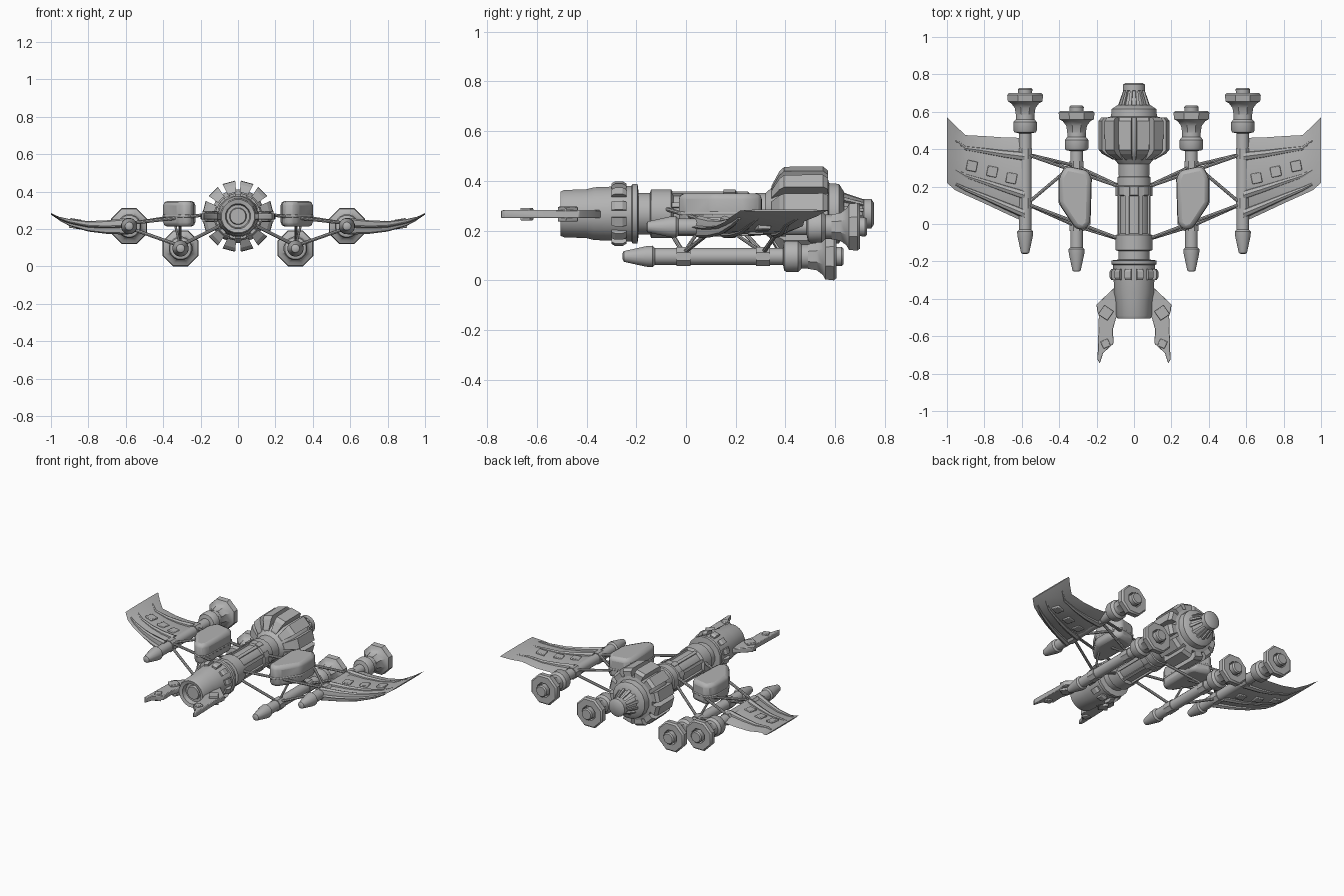
import bpy, bmesh, math
from mathutils import Vector, Matrix

cube = bpy.data.objects.get("Cube")
if cube:
    bpy.data.objects.remove(cube, do_unlink=True)

mat = bpy.data.materials.new("hull_grey")
mat.use_nodes = True
GREY = (0.45, 0.45, 0.45, 1)
mat.diffuse_color = GREY
mat.node_tree.nodes["Principled BSDF"].inputs["Base Color"].default_value = GREY

AXIS_Z = 0.268  # height of the central fuselage axis
SIDES = ((1, "left"), (-1, "right"))


def finish(name, bm, loc=(0, 0, 0), bevel=0, smooth=True):
    bmesh.ops.recalc_face_normals(bm, faces=bm.faces)
    me = bpy.data.meshes.new(name)
    bm.to_mesh(me)
    bm.free()
    me.materials.append(mat)
    ob = bpy.data.objects.new(name, me)
    ob.location = loc
    bpy.context.collection.objects.link(ob)
    if bevel:
        mod = ob.modifiers.new("soft_edges", "BEVEL")
        mod.width, mod.segments = bevel, 2
    if smooth:
        bpy.ops.object.select_all(action="DESELECT")
        ob.select_set(True)
        bpy.context.view_layer.objects.active = ob
        bpy.ops.object.shade_smooth_by_angle(angle=math.radians(35))
    return ob


def loft(bm, rings):
    """Skin closed rings of points and cap both ends."""
    rows = [[bm.verts.new(p) for p in ring] for ring in rings]
    n = len(rows[0])
    for a, b in zip(rows, rows[1:]):
        for i in range(n):
            j = (i + 1) % n
            bm.faces.new((a[i], a[j], b[j], b[i]))
    bm.faces.new(rows[0])
    bm.faces.new(rows[-1][::-1])


def lathe(name, profile, loc, sides=16):
    """Turn a (y, radius) profile around the y axis."""
    bm = bmesh.new()
    turn = [math.tau * (i + 0.5) / sides for i in range(sides)]
    loft(bm, [[(r * math.sin(a), y, r * math.cos(a)) for a in turn] for y, r in profile])
    return finish(name, bm, loc)


def radial_blocks(name, profile, count, half_deg, loc, phase=0.5):
    """Repeat a (y, radius) outline as wedges around the y axis."""
    bm = bmesh.new()
    h = math.radians(half_deg)
    for k in range(count):
        a = math.tau * (k + phase) / count
        loft(bm, [[(r * math.sin(b), y, r * math.cos(b)) for y, r in profile] for b in (a - h, a + h)])
    return finish(name, bm, loc, smooth=False)


def prism(name, outline, z0, z1, side=1, bevel=0):
    bm = bmesh.new()
    loft(bm, [[(side * x, y, z) for x, y in outline] for z in (z0, z1)])
    return finish(name, bm, bevel=bevel)


def box(name, loc, size, turn=0, tilt=0, bevel=0.004):
    bm = bmesh.new()
    m = Matrix.Rotation(tilt, 4, "Y") @ Matrix.Rotation(turn, 4, "Z") @ Matrix.Diagonal((*size, 1))
    bmesh.ops.create_cube(bm, size=1, matrix=m)
    return finish(name, bm, loc, bevel)


def strut(name, a, b, radius=0.009):
    a, b = Vector(a), Vector(b)
    d = b - a
    bm = bmesh.new()
    m = Matrix.Translation((a + b) / 2) @ d.to_track_quat("Z", "Y").to_matrix().to_4x4()
    bmesh.ops.create_cone(bm, cap_ends=True, segments=8, radius1=radius, radius2=radius,
                          depth=d.length, matrix=m)
    return finish(name, bm)


# Central fuselage: nose collar, tube with rings, drum core
centre = (0, 0, AXIS_Z)
lathe("fuselage", [
    (-0.485, 0.03), (-0.485, 0.042), (-0.47, 0.046), (-0.47, 0.062), (-0.5, 0.068), (-0.505, 0.09),
    (-0.49, 0.097), (-0.4, 0.1), (-0.37, 0.108), (-0.22, 0.114), (-0.215, 0.122), (-0.195, 0.122),
    (-0.19, 0.085), (-0.145, 0.085), (-0.14, 0.1), (-0.06, 0.1), (-0.05, 0.083), (0.15, 0.083),
    (0.155, 0.096), (0.2, 0.096), (0.205, 0.09), (0.25, 0.09), (0.255, 0.083), (0.32, 0.085),
    (0.36, 0.12), (0.4, 0.145), (0.57, 0.145), (0.575, 0.125), (0.615, 0.122), (0.635, 0.09),
], centre)
lathe("rear_nozzle", [(0.6, 0.09), (0.64, 0.072), (0.71, 0.048), (0.715, 0.06), (0.745, 0.06), (0.755, 0.045)], centre)
radial_blocks("nozzle_ribs", [(0.6, 0.06), (0.6, 0.108), (0.64, 0.084), (0.715, 0.058), (0.715, 0.03)], 12, 6, centre)
radial_blocks("drum_petals", [(0.34, 0.08), (0.345, 0.115), (0.375, 0.17), (0.395, 0.189), (0.55, 0.191),
                              (0.57, 0.175), (0.57, 0.08)], 12, 10.5, centre)
radial_blocks("collar_blocks", [(-0.3, 0.09), (-0.3, 0.122), (-0.285, 0.131), (-0.255, 0.131),
                                (-0.24, 0.122), (-0.24, 0.09)], 12, 8, centre)
radial_blocks("tube_pipes", [(-0.06, 0.07), (-0.06, 0.093), (0.16, 0.093), (0.16, 0.07)], 8, 6, centre)
radial_blocks("rear_tube_clips", [(0.15, 0.08), (0.15, 0.101), (0.2, 0.101), (0.2, 0.08)], 8, 9, centre)

# Wing stations: x, leading y, trailing y, z, thickness
STATIONS = [
    (0.585, 0.01, 0.46, 0.215, 0.06), (0.7, 0.063, 0.463, 0.21, 0.05), (0.8, 0.11, 0.47, 0.214, 0.04),
    (0.9, 0.155, 0.475, 0.234, 0.028), (0.955, 0.18, 0.525, 0.255, 0.018), (1.0, 0.22, 0.57, 0.281, 0.008),
]
LENS = [(0, 0), (0.15, 0.4), (0.5, 0.5), (0.85, 0.4), (1, 0.1), (0.85, -0.4), (0.5, -0.5), (0.15, -0.4)]


def wing_skin(name, side, stations):
    bm = bmesh.new()
    loft(bm, [[(side * x, y0 + u * (y1 - y0), z + v * t) for u, v in LENS] for x, y0, y1, z, t in stations])
    return finish(name, bm)


def rib_stations(frac):
    out = []
    for i, (x, y0, y1, z, t) in enumerate(STATIONS[:5]):
        w = 0.028 - 0.005 * i
        y = y0 + frac * (y1 - y0)
        out.append((x, y - w, y + w, z, t + 0.03 - 0.007 * i))
    return out


POD = [(-0.255, 0.012), (-0.25, 0.022), (-0.16, 0.042), (-0.135, 0.044), (-0.125, 0.034), (0.39, 0.034),
       (0.395, 0.058), (0.405, 0.064), (0.45, 0.064), (0.46, 0.055), (0.465, 0.05), (0.54, 0.05)]
BELL = [(0.49, 0.054), (0.525, 0.06), (0.55, 0.08), (0.56, 0.1), (0.595, 0.104), (0.605, 0.094),
        (0.605, 0.05), (0.58, 0.046)]
INNER, OUTER = (0.307, 0, 0.096), (0.582, 0.095, 0.215)

for s, side in SIDES:
    # Engine pods with flared bells and clamps
    for label, (px, py, pz), clamps in (("inner", INNER, (-0.01, 0.31)), ("outer", OUTER, (0.015, 0.28))):
        at = (s * px, py, pz)
        lathe(f"{side}_{label}_pod", POD, at)
        lathe(f"{side}_{label}_bell", BELL, at, 8)
        lathe(f"{side}_{label}_exhaust", [(0.55, 0.035), (0.625, 0.04), (0.633, 0.033)], at, 12)
        for i, cy in enumerate(clamps):
            lathe(f"{side}_{label}_clamp_{i}", [(cy - 0.028, 0.041), (cy + 0.028, 0.041)], at, 8)

    # Swept wing with ribs and raised panels
    wing_skin(f"{side}_wing", s, STATIONS)
    for i, frac in enumerate((0.1, 0.32, 0.78)):
        wing_skin(f"{side}_wing_rib_{i}", s, rib_stations(frac))
    for i, (x, y, z) in enumerate(((0.655, 0.245, 0.212), (0.76, 0.28, 0.212), (0.87, 0.31, 0.228))):
        box(f"{side}_wing_panel_{i}", (s * x, y, z), (0.055, 0.055, 0.068 - 0.008 * i),
            turn=s * 0.2, tilt=-s * 0.08 * i)

    # Support struts from fuselage to pods
    for label, yo, yi, yb in (("front", 0.11, -0.01, -0.09), ("rear", 0.375, 0.31, 0.19)):
        strut(f"{side}_{label}_low_outer_strut", (s * 0.58, yo, 0.205), (s * 0.31, yi, 0.11))
        strut(f"{side}_{label}_low_inner_strut", (s * 0.31, yi, 0.11), (s * 0.05, yb, 0.24))
        strut(f"{side}_{label}_top_strut", (s * 0.58, yo, 0.23), (s * 0.05, yb, 0.29))
    strut(f"{side}_outer_brace", (s * 0.57, 0.11, 0.23), (s * 0.38, 0.27, 0.26))
    strut(f"{side}_inner_brace", (s * 0.31, 0.31, 0.11), (s * 0.31, 0.12, 0.24), 0.007)
    strut(f"{side}_front_brace", (s * 0.31, -0.01, 0.11), (s * 0.34, 0.08, 0.24), 0.007)

    # Rounded cargo tank between the struts
    tank = [(0.4, 0.25), (0.365, 0.31), (0.245, 0.285), (0.228, 0.24), (0.235, 0.0),
            (0.27, -0.035), (0.315, -0.02), (0.4, 0.11)]
    prism(f"{side}_tank", tank, 0.212, 0.35, s, 0.03)
    rim = [(0.315 + (x - 0.315) * 1.03, 0.14 + (y - 0.14) * 1.01) for x, y in tank]
    prism(f"{side}_tank_rim", rim, 0.262, 0.276, s, 0.004)

    # Forward claw with raised plates
    claw = [(0.06, -0.33), (0.11, -0.345), (0.2, -0.43), (0.198, -0.46), (0.188, -0.49), (0.195, -0.725),
            (0.183, -0.745), (0.165, -0.69), (0.11, -0.64), (0.112, -0.56), (0.095, -0.5), (0.06, -0.47)]
    prism(f"{side}_claw", claw, 0.25, 0.282, s, 0.004)
    box(f"{side}_claw_plate_large", (s * 0.15, -0.475, 0.266), (0.06, 0.06, 0.06), turn=s * 0.6)
    box(f"{side}_claw_plate_small", (s * 0.152, -0.64, 0.266), (0.042, 0.042, 0.05), turn=-s * 0.4)
